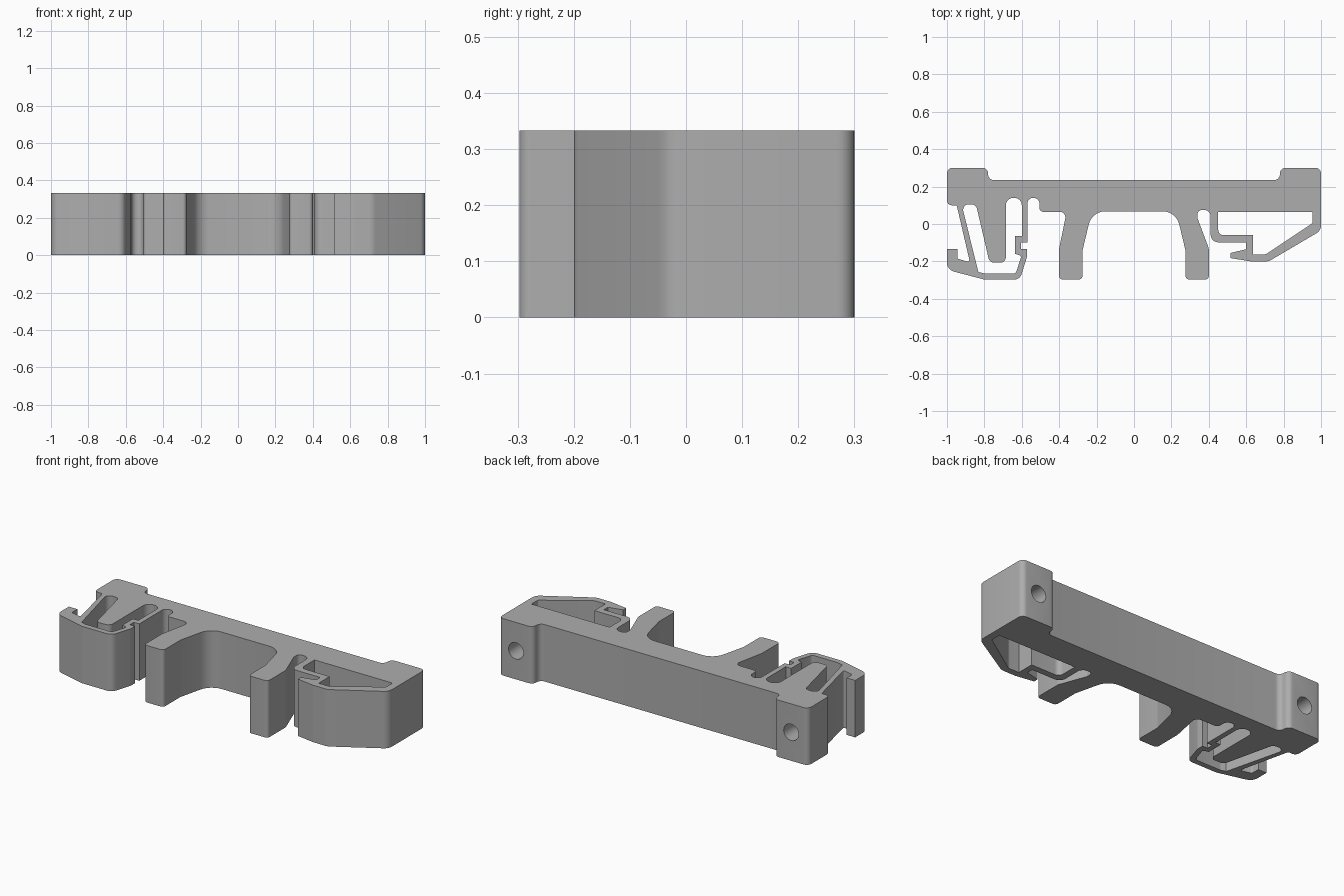
import bpy
import bmesh
import math
from mathutils import Vector, Matrix

HEIGHT = 0.333

default_cube = bpy.data.objects.get("Cube")
if default_cube:
    bpy.data.objects.remove(default_cube, do_unlink=True)

grey = bpy.data.materials.new("plain grey")
grey.use_nodes = True
color = (0.42, 0.42, 0.42, 1)
grey.diffuse_color = color
grey.node_tree.nodes["Principled BSDF"].inputs["Base Color"].default_value = color


def rounded(points, steps=6):
    """Replace every (x, y, radius) corner by a tangent arc."""
    result = []
    for i, (x, y, radius) in enumerate(points):
        corner = Vector((x, y))
        before = Vector(points[i - 1][:2]) - corner
        after = Vector(points[(i + 1) % len(points)][:2]) - corner
        if radius == 0:
            result.append(corner)
            continue
        a, b = before.normalized(), after.normalized()
        half = a.angle(b) / 2
        reach = min(radius / math.tan(half), before.length * 0.49, after.length * 0.49)
        radius = reach * math.tan(half)
        center = corner + (a + b).normalized() * (radius / math.sin(half))
        start, end = corner + a * reach - center, corner + b * reach - center
        sweep = start.angle_signed(end)
        for k in range(steps + 1):
            result.append(center + Matrix.Rotation(-sweep * k / steps, 2) @ start)
    return result


def mirrored(points):
    return [(-x, y, r) for x, y, r in reversed(points)]


def make_object(name, bm):
    bmesh.ops.recalc_face_normals(bm, faces=bm.faces)
    mesh = bpy.data.meshes.new(name)
    bm.to_mesh(mesh)
    bm.free()
    mesh.materials.append(grey)
    obj = bpy.data.objects.new(name, mesh)
    bpy.context.collection.objects.link(obj)
    return obj


def prism(name, points, bottom, top):
    bm = bmesh.new()
    face = bm.faces.new([bm.verts.new((p.x, p.y, bottom)) for p in rounded(points)])
    grown = bmesh.ops.extrude_face_region(bm, geom=[face], use_keep_orig=True)
    moved = [v for v in grown["geom"] if isinstance(v, bmesh.types.BMVert)]
    bmesh.ops.translate(bm, verts=moved, vec=(0, 0, top - bottom))
    return make_object(name, bm)


# Raised end block, shared by both ends
end_block = [(-.78, .235, .03), (-.78, .30, .03), (-1, .30, .03)]

# Sprung latch on the right end
latch = [
    (-1, .10, .04), (-.948, .10, .01), (-.877, -.205, .01),
    (-.945, -.185, .01), (-.945, -.135, 0), (-1, -.135, 0),
    (-1, -.245, .05), (-.80, -.297, .03), (-.61, -.297, .04),
    (-.572, -.175, .02), (-.572, -.135, 0), (-.605, -.135, 0),
    (-.605, -.098, 0), (-.57, -.098, 0), (-.57, .14, .032),
    (-.505, .14, .032), (-.505, .065, .02), (-.36, .065, .03),
]

# Supporting leg, mirrored for the other side
leg = [
    (-.40, -.13, .05), (-.40, -.297, .02), (-.275, -.297, .02),
    (-.275, -.14, .08), (-.225, .068, .09),
]

# Fixed hook on the left end
hook = [
    (.34, .03, .02), (.34, .075, .034), (.41, .075, .034),
    (.41, -.098, .04), (.60, -.098, 0), (.60, -.135, 0),
    (.515, -.155, 0), (.515, -.182, 0), (.625, -.20, .03),
    (.72, -.20, .06), (1, -.035, .05),
]

outline = end_block + latch + leg + mirrored(leg) + hook + mirrored(end_block)
bracket = prism("rail_bracket", outline, 0, HEIGHT)

# Openings inside the latch and the hook
latch_opening = [
    (-.922, .105, .03), (-.845, .105, .03), (-.772, -.207, .03),
    (-.685, -.207, .03), (-.685, .14, .04), (-.60, .14, .04),
    (-.60, -.065, 0), (-.635, -.065, 0), (-.635, -.16, 0),
    (-.602, -.17, .01), (-.632, -.265, .02), (-.80, -.265, .02),
    (-.832, -.256, 0),
]
hook_opening = [
    (.45, .064, 0), (.955, .064, 0), (.955, .005, .01),
    (.705, -.162, .03), (.635, -.162, 0), (.635, -.06, 0),
    (.45, -.06, .03),
]
cutters = [
    prism("latch_opening", latch_opening, -.1, HEIGHT + .1),
    prism("hook_opening", hook_opening, -.1, HEIGHT + .1),
]

# Screw holes in the back of the end blocks
for name, side in (("left", 1), ("right", -1)):
    bm = bmesh.new()
    place = Matrix.Translation((side * .89, .25, HEIGHT / 2)) @ Matrix.Rotation(math.pi / 2, 4, "X")
    bmesh.ops.create_cone(bm, cap_ends=True, segments=32, radius1=.048,
                          radius2=.048, depth=.24, matrix=place)
    cutters.append(make_object(name + "_screw_hole", bm))

# Cut all openings, then discard the cutters
bpy.context.view_layer.objects.active = bracket
for cutter in cutters:
    cutter.hide_render = True
    cut = bracket.modifiers.new(cutter.name, "BOOLEAN")
    cut.operation = "DIFFERENCE"
    cut.solver = "EXACT"
    cut.object = cutter
    bpy.ops.object.modifier_apply(modifier=cut.name)
    bpy.data.objects.remove(cutter, do_unlink=True)

bpy.ops.object.select_all(action="DESELECT")
bracket.select_set(True)
bpy.ops.object.shade_smooth_by_angle(angle=math.radians(30))
